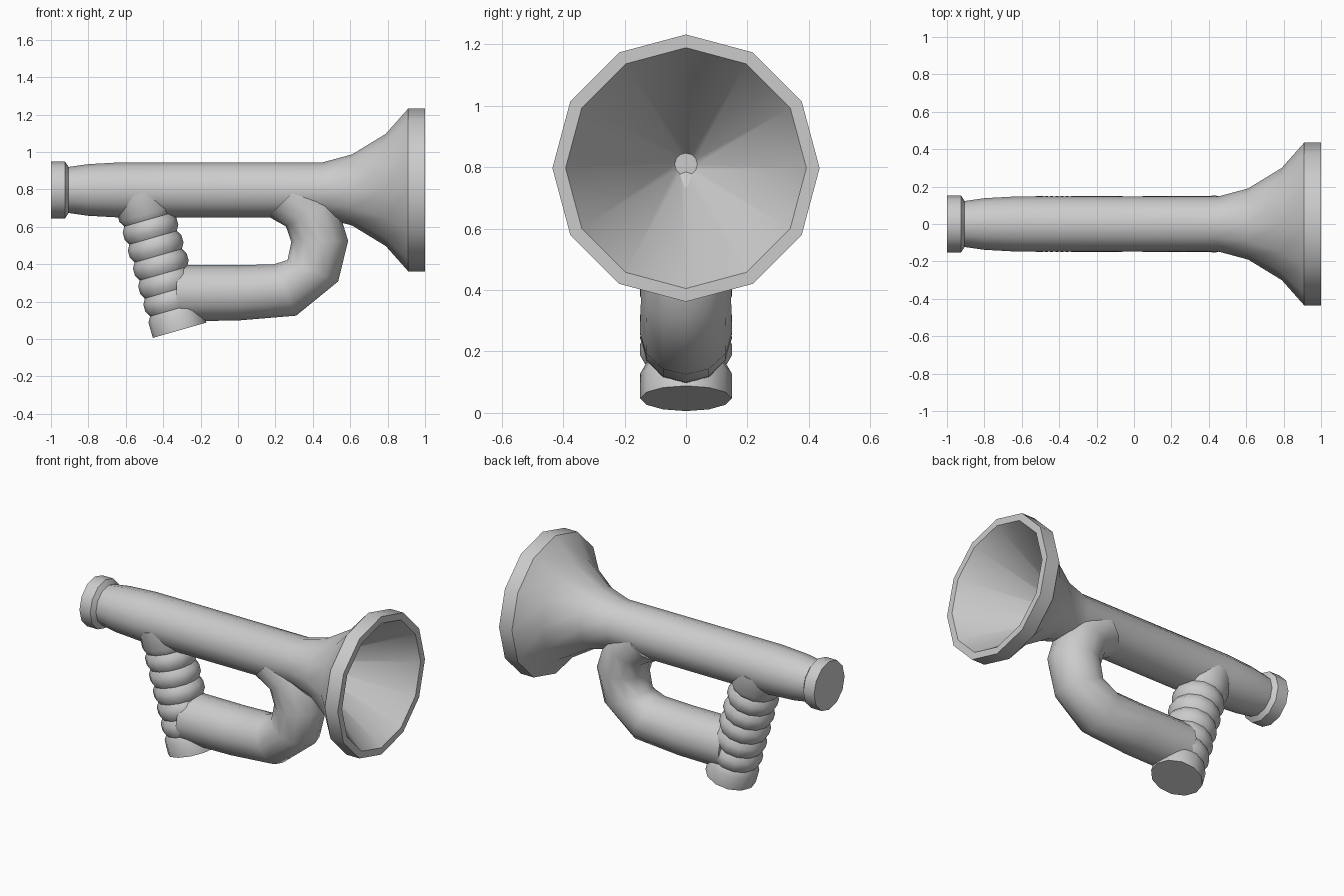
import bpy, bmesh, math
from mathutils import Vector

cube = bpy.data.objects.get("Cube")
if cube:
    bpy.data.objects.remove(cube, do_unlink=True)

SIDES = 12
grey = bpy.data.materials.new("plain grey")
grey.use_nodes = True
colour = (0.6, 0.6, 0.6, 1)
grey.diffuse_color = colour
grey.node_tree.nodes["Principled BSDF"].inputs["Base Color"].default_value = colour


def loft(name, rings, smooth_angle):
    """Skin rings of (x, z, radius, heading); heading is degrees from +x towards +z."""
    bm = bmesh.new()
    loops = []
    for x, z, radius, heading in rings:
        a = math.radians(heading)
        up = Vector((-math.sin(a), 0, math.cos(a)))
        side = Vector((0, 1, 0))
        loop = []
        for i in range(SIDES):
            t = math.tau * i / SIDES
            offset = (up * math.cos(t) + side * math.sin(t)) * radius
            loop.append(bm.verts.new(Vector((x, 0, z)) + offset))
        loops.append(loop)
    for a, b in zip(loops, loops[1:]):
        for i in range(SIDES):
            j = (i + 1) % SIDES
            bm.faces.new((a[i], a[j], b[j], b[i]))
    bm.faces.new(loops[0])
    bm.faces.new(loops[-1])
    bmesh.ops.recalc_face_normals(bm, faces=bm.faces)
    mesh = bpy.data.meshes.new(name)
    bm.to_mesh(mesh)
    bm.free()
    mesh.materials.append(grey)
    obj = bpy.data.objects.new(name, mesh)
    bpy.context.collection.objects.link(obj)
    bpy.ops.object.select_all(action='DESELECT')
    obj.select_set(True)
    bpy.context.view_layer.objects.active = obj
    bpy.ops.object.shade_smooth_by_angle(angle=math.radians(smooth_angle))
    return obj


# Horn: mouthpiece, barrel, flared bell and its hollow inside
AXIS = 0.797
profile = [(-1, .152), (-.925, .152), (-.905, .123), (-.8, .138), (-.62, .148),
           (.45, .147), (.61, .19), (.79, .3), (.91, .435), (1, .435),
           (1, .392)]
horn_rings = [(x, AXIS, r, 0) for x, r in profile] + [(.47, AXIS + .012, .037, 0)]
loft("horn", horn_rings, 40)

# Ribbed grip: plain foot, five bulging ribs, plain neck into the barrel
LEAN = 106
foot = Vector((-.312, 0, .047))
along = Vector((math.cos(math.radians(LEAN)), 0, math.sin(math.radians(LEAN))))
stations = [(0, .149), (.085, .149)]
for k in range(5):
    start = .115 + k * .1
    stations += [(start, .132), (start + .03, .149), (start + .07, .149)]
stations += [(.615, .132), (.645, .15), (.76, .15)]
grip_rings = []
for t, r in stations:
    p = foot + along * t
    grip_rings.append((p.x, p.z, r, LEAN))
loft("ribbed_grip", grip_rings, 50)

# Bent tube: from the grip forward and back up into the barrel
loft("bent_tube", [
    (-.33, .245, .15, 0), (0, .247, .148, 0), (.25, .262, .15, 24),
    (.4, .365, .147, 67), (.437, .522, .152, 91), (.39, .67, .15, 117),
    (.27, .76, .15, 135)], 60)
